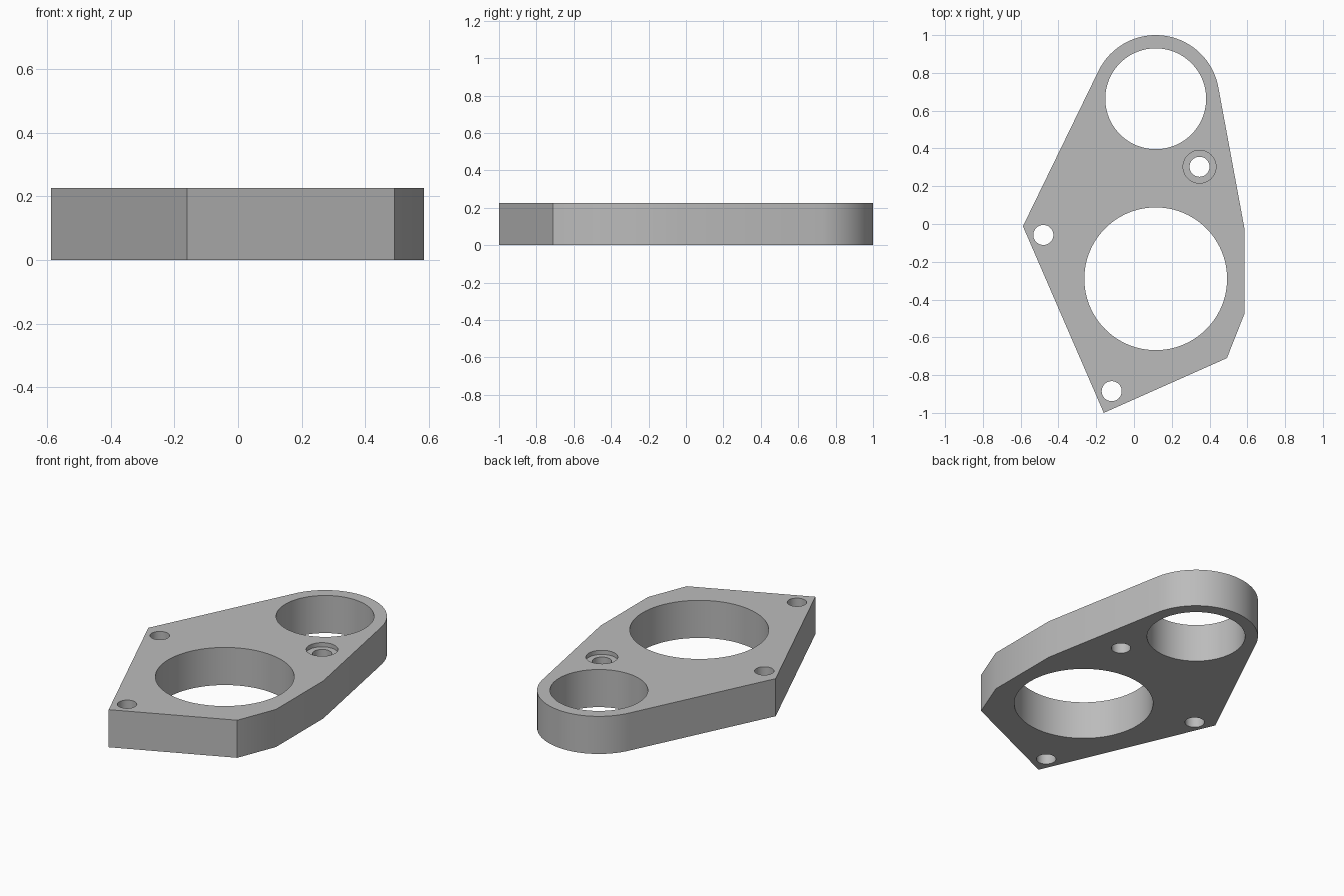
import bpy, bmesh
from math import radians, sin, cos

cube = bpy.data.objects.get("Cube")
if cube:
    bpy.data.objects.remove(cube, do_unlink=True)

HEIGHT = 0.226
LOBE, LOBE_R = (0.115, 0.663), 0.337

# Plain grey material
grey = bpy.data.materials.new("plain grey")
grey.use_nodes = True
colour = (0.5, 0.5, 0.5, 1)
grey.diffuse_color = colour
grey.node_tree.nodes["Principled BSDF"].inputs["Base Color"].default_value = colour


def prism(name, outline, z0, z1):
    """Extrude a counter-clockwise outline from z0 to z1."""
    bm = bmesh.new()
    base = bm.faces.new([bm.verts.new((x, y, z0)) for x, y in outline])
    top = bmesh.ops.extrude_face_region(bm, geom=[base], use_keep_orig=True)["geom"]
    bmesh.ops.translate(bm, vec=(0, 0, z1 - z0),
                        verts=[v for v in top if isinstance(v, bmesh.types.BMVert)])
    bmesh.ops.recalc_face_normals(bm, faces=bm.faces)
    mesh = bpy.data.meshes.new(name)
    bm.to_mesh(mesh)
    bm.free()
    mesh.materials.append(grey)
    obj = bpy.data.objects.new(name, mesh)
    bpy.context.collection.objects.link(obj)
    return obj


def arc(centre, radius, start, end, steps):
    angles = [radians(start + (end - start) * i / steps) for i in range(steps + 1)]
    return [(centre[0] + radius * cos(a), centre[1] + radius * sin(a)) for a in angles]


# Plate: straight-sided body running tangentially into a round lobe
corners = [(-0.588, -0.012), (-0.16, -1.0), (0.492, -0.71), (0.585, -0.475), (0.585, -0.025)]
plate = prism("mounting_plate", corners + arc(LOBE, LOBE_R, 10.4, 154, 48), 0, HEIGHT)
bpy.context.view_layer.objects.active = plate
plate.select_set(True)

# Two large bores, three screw holes and a shallow counterbore
cuts = [
    ("large_bore", (0.115, -0.29), 0.378, -0.1, 96),
    ("lobe_bore", LOBE, 0.267, -0.1, 96),
    ("left_screw_hole", (0.347, 0.303), 0.053, -0.1, 48),
    ("left_counterbore", (0.347, 0.303), 0.087, HEIGHT - 0.025, 48),
    ("right_screw_hole", (-0.48, -0.058), 0.053, -0.1, 48),
    ("front_screw_hole", (-0.118, -0.885), 0.053, -0.1, 48),
]
for name, centre, radius, bottom, sides in cuts:
    cutter = prism(name, arc(centre, radius, 0, 360, sides)[:-1], bottom, HEIGHT + 0.1)
    cutter.hide_render = True
    mod = plate.modifiers.new(name, 'BOOLEAN')
    mod.operation = 'DIFFERENCE'
    mod.solver = 'EXACT'
    mod.object = cutter
    bpy.ops.object.modifier_apply(modifier=mod.name)
    bpy.data.objects.remove(cutter, do_unlink=True)

bpy.ops.object.shade_smooth_by_angle(angle=radians(30))
